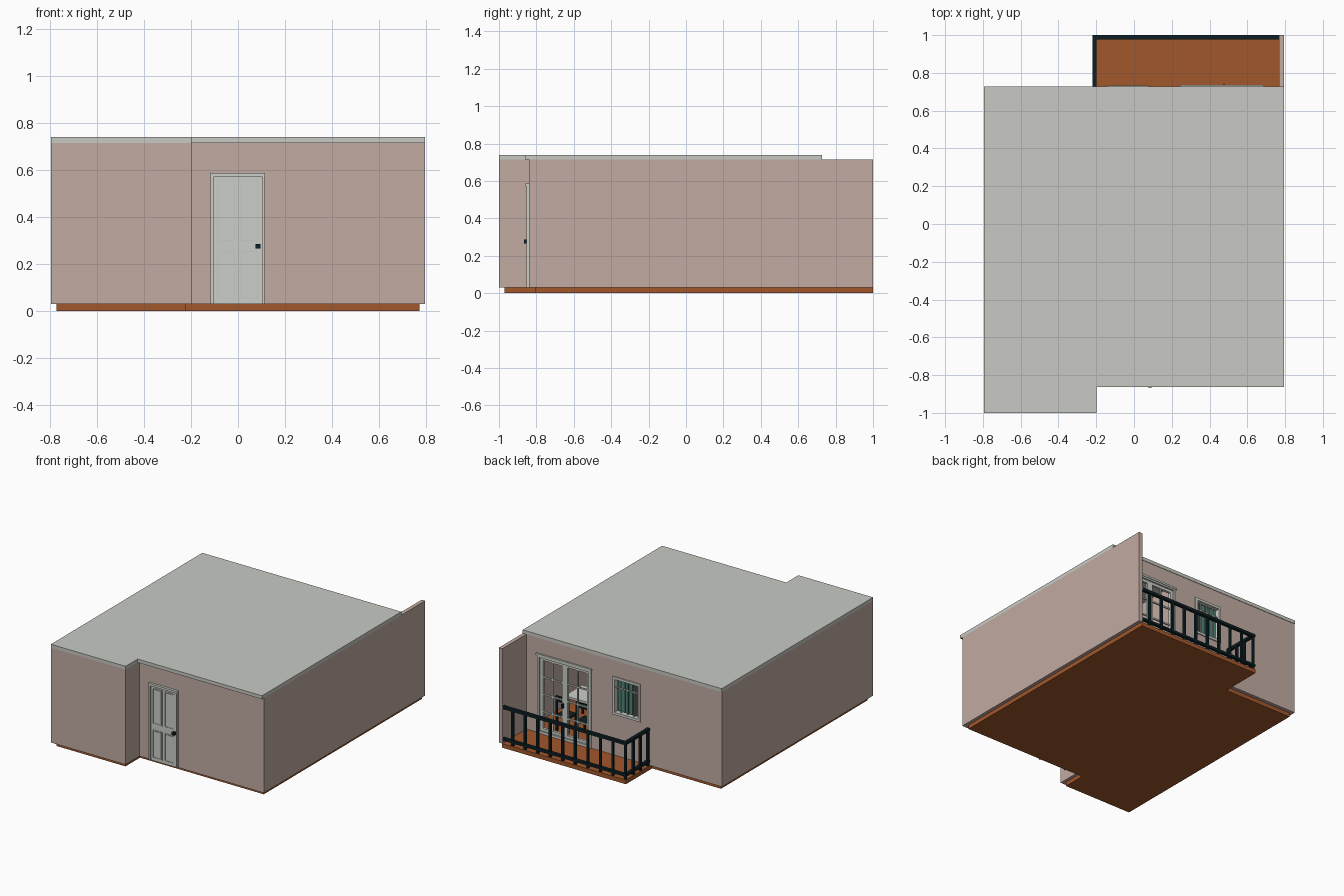
import bpy, bmesh, math

if "Cube" in bpy.data.objects:
    bpy.data.objects.remove(bpy.data.objects["Cube"])


def material(name, r, g, b):
    m = bpy.data.materials.new(name)
    m.diffuse_color = (r, g, b, 1)
    m.use_nodes = True
    m.node_tree.nodes["Principled BSDF"].inputs["Base Color"].default_value = m.diffuse_color
    return m


PINK = material("dusty pink plaster", 0.54, 0.41, 0.36)
GREY = material("pale grey", 0.58, 0.59, 0.55)
TRIM = material("off white trim", 0.60, 0.62, 0.58)
TILE = material("terracotta", 0.36, 0.095, 0.025)
DARK = material("black iron", 0.004, 0.014, 0.018)
TEAL = material("teal fabric", 0.08, 0.24, 0.18)


def finish(name, bm, mat):
    bmesh.ops.recalc_face_normals(bm, faces=bm.faces)
    me = bpy.data.meshes.new(name)
    bm.to_mesh(me)
    bm.free()
    me.materials.append(mat)
    ob = bpy.data.objects.new(name, me)
    bpy.context.collection.objects.link(ob)
    return ob


def boxes(name, mat, *bounds):
    """One object made of boxes given as (x0, x1, y0, y1, z0, z1)."""
    bm = bmesh.new()
    for x0, x1, y0, y1, z0, z1 in bounds:
        vs = bmesh.ops.create_cube(bm, size=1)["verts"]
        for v in vs:
            v.co = (x1 if v.co.x > 0 else x0, y1 if v.co.y > 0 else y0, z1 if v.co.z > 0 else z0)
    return finish(name, bm, mat)


def prism(name, mat, outline, z0, z1):
    """A flat outline raised from z0 to z1."""
    bm = bmesh.new()
    f = bm.faces.new([bm.verts.new((x, y, z0)) for x, y in outline])
    top = bmesh.ops.extrude_face_region(bm, geom=[f])["geom"]
    for v in top:
        if isinstance(v, bmesh.types.BMVert):
            v.co.z = z1
    return finish(name, bm, mat)


def frame(x0, x1, y0, y1, z0, z1, w):
    """Four bars around an opening."""
    return [(x0, x0 + w, y0, y1, z0, z1), (x1 - w, x1, y0, y1, z0, z1),
            (x0 + w, x1 - w, y0, y1, z1 - w, z1), (x0 + w, x1 - w, y0, y1, z0, z0 + w)]


X, F, S, B = 0.795, -1.0, -0.84, 0.725   # half width, front, set-back front, back
Z0, Z1, Z2 = 0.03, 0.715, 0.74           # floor top, wall top, roof top
T = 0.028                                # wall thickness

# Floor slab including the balcony
prism("floor", TILE, [(-0.77, -0.97), (-0.22, -0.97), (-0.22, -0.805), (0.77, -0.805),
                      (0.77, 1.0), (-0.22, 1.0), (-0.22, 0.70), (-0.77, 0.70)], 0, Z0)

# Roof slab, slightly over the entrance
prism("roof", GREY, [(-X, F), (-0.198, F), (-0.198, -0.862), (X, -0.862), (X, B + 0.003), (-X, B + 0.003)], Z1, Z2)

# Outer walls
boxes("left_wall", PINK, (-X, -X + T, F, B, Z0, Z1))
boxes("right_wall", PINK, (X - T, X, S, 1.0, Z0, Z1))
boxes("front_wall_left", PINK, (-X + T, -0.198, F, F + T, Z0, Z1))
boxes("front_step_wall", PINK, (-0.198 - T, -0.198, F + T, S + T, Z0, Z1))
boxes("front_wall_right", PINK, (-0.198, X - T, S, S + T, Z0, Z1))

# Back wall, with openings for the balcony door and the window
DX0, DX1, DZ = 0.255, 0.675, 0.59
WX0, WX1, WZ0, WZ1 = -0.14, 0.07, 0.335, 0.59
boxes("back_wall", PINK,
      (-X + T, WX0, B - T, B, Z0, Z1), (WX1, DX0, B - T, B, Z0, Z1),
      (DX1, X - T, B - T, B, Z0, Z1), (DX0, DX1, B - T, B, DZ, Z1),
      (WX0, WX1, B - T, B, WZ1, Z1), (WX0, WX1, B - T, B, Z0, WZ0))

# Front door: slab, raised border and sunken panels
boxes("front_door", TRIM, (-0.105, 0.105, S - 0.006, S + 0.005, Z0, 0.57))
boxes("front_door_frame", TRIM,
      (-0.116, -0.104, S - 0.014, S + 0.005, Z0, 0.575), (0.104, 0.112, S - 0.014, S + 0.005, Z0, 0.575),
      (-0.12, 0.114, S - 0.018, S + 0.005, 0.57, 0.586))
panels, gaps = [], []
for x0, x1 in ((-0.088, -0.012), (0.008, 0.086)):
    for z0, z1 in ((0.052, 0.255), (0.298, 0.556)):
        panels += [(x0 + 0.008, x1 - 0.008, S - 0.010, S - 0.006, z0 + 0.008, z1 - 0.008)]
        gaps += frame(x0, x1, S - 0.009, S - 0.006, z0, z1, 0.005)
boxes("front_door_panels", TRIM, *panels)
boxes("front_door_mouldings", GREY, *gaps)
boxes("front_door_handle", DARK, (0.075, 0.095, S - 0.026, S - 0.006, 0.265, 0.286))

# Balcony door: outer frame, two glazed leaves with bars
boxes("balcony_door_frame", TRIM,
      *frame(DX0 - 0.008, DX1 + 0.004, B - T, B + 0.008, Z0, DZ + 0.006, 0.018),
      (DX0 - 0.012, DX1 + 0.012, B, B + 0.012, DZ, DZ + 0.014))
leaves = []
mid = (DX0 + DX1) / 2
for x0, x1 in ((DX0 + 0.01, mid), (mid, DX1 - 0.014)):
    leaves += frame(x0, x1, B - 0.022, B - 0.004, Z0 + 0.015, DZ - 0.01, 0.022)
    c = (x0 + x1) / 2
    leaves += [(c - 0.005, c + 0.005, B - 0.018, B - 0.008, 0.06, DZ - 0.03)]
    for i in range(1, 4):
        z = 0.06 + i * 0.125
        leaves += [(x0 + 0.02, x1 - 0.02, B - 0.018, B - 0.008, z - 0.005, z + 0.005)]
boxes("balcony_door_leaves", TRIM, *leaves)
boxes("balcony_door_handle", DARK, (mid + 0.006, mid + 0.016, B - 0.004, B + 0.014, 0.26, 0.29))

# Window: frame, bars, and curtain strips behind
boxes("window_frame", TRIM, *frame(WX0 - 0.006, WX1 + 0.006, B - T, B + 0.008, WZ0 - 0.01, WZ1 + 0.008, 0.018))
boxes("window_bars", TRIM,
      *[(x - 0.004, x + 0.004, B - 0.014, B - 0.006, WZ0, WZ1)
        for x in (WX0 + (WX1 - WX0) * i / 4 for i in (1, 2, 3))],
      (WX0, WX1, B - 0.014, B - 0.006, 0.515, 0.523))
boxes("window_curtains", TEAL,
      *[(WX0 + i * 0.03, WX0 + i * 0.03 + 0.024, B - 0.045 - 0.006 * (i % 2), B - 0.038 - 0.006 * (i % 2), 0.30, 0.60)
        for i in range(7)])

# Balcony railing: rails and evenly spaced balusters
RZ = 0.30
boxes("balcony_rails", DARK,
      *[b for z0, z1 in ((0.052, 0.07), (RZ - 0.02, RZ)) for b in
        ((-0.22, X - T, 0.978, 1.0, z0, z1), (-0.22, -0.198, B, 0.978, z0, z1))])
boxes("balcony_balusters", DARK,
      *[(x - 0.008, x + 0.008, 0.981, 0.997, Z0, RZ - 0.01) for x in (-0.209 + 0.1 * i for i in range(10))],
      *[(-0.217, -0.201, y - 0.008, y + 0.008, Z0, RZ - 0.01) for y in (0.736, 0.82, 0.90)])

# Inside wall between bedroom and living room, with a doorway
boxes("inner_wall", PINK, (0.14, 0.16, 0.1, B - T, Z0, Z1), (0.14, 0.16, -0.3, -0.08, Z0, Z1),
      (0.14, 0.16, -0.08, 0.1, 0.57, Z1), (-X + T, 0.14, -0.3, -0.28, Z0, Z1))


# Dining table and chairs behind the balcony door
def legs(x0, x1, y0, y1, z, w=0.012):
    return [(x, x + w, y, y + w, Z0, z) for x in (x0, x1 - w) for y in (y0, y1 - w)]


boxes("table_top", TRIM, (0.32, 0.62, 0.30, 0.50, 0.21, 0.225))
boxes("table_legs", DARK, *legs(0.33, 0.61, 0.31, 0.49, 0.21))
for n, (x, y, side) in enumerate(((0.34, 0.53, 1), (0.50, 0.53, 1), (0.34, 0.17, -1), (0.50, 0.17, -1))):
    yb = y + 0.09 if side > 0 else y
    boxes(f"chair_{n + 1}", DARK, (x, x + 0.1, y, y + 0.1, 0.13, 0.142), *legs(x, x + 0.1, y, y + 0.1, 0.13),
          (x, x + 0.012, yb, yb + 0.01, 0.142, 0.28), (x + 0.088, x + 0.1, yb, yb + 0.01, 0.142, 0.28),
          (x, x + 0.1, yb, yb + 0.01, 0.24, 0.28))

# Sofa and bed
boxes("sofa", GREY, (0.25, 0.65, -0.50, -0.34, Z0, 0.13), (0.25, 0.65, -0.54, -0.50, Z0, 0.24),
      (0.21, 0.25, -0.54, -0.34, Z0, 0.18), (0.65, 0.69, -0.54, -0.34, Z0, 0.18))
boxes("bed_base", TILE, (-0.76, -0.36, 0.05, 0.40, Z0, 0.10), (-0.765, -0.745, 0.03, 0.42, Z0, 0.25))
boxes("bed_mattress", TEAL, (-0.74, -0.35, 0.055, 0.395, 0.10, 0.15))
